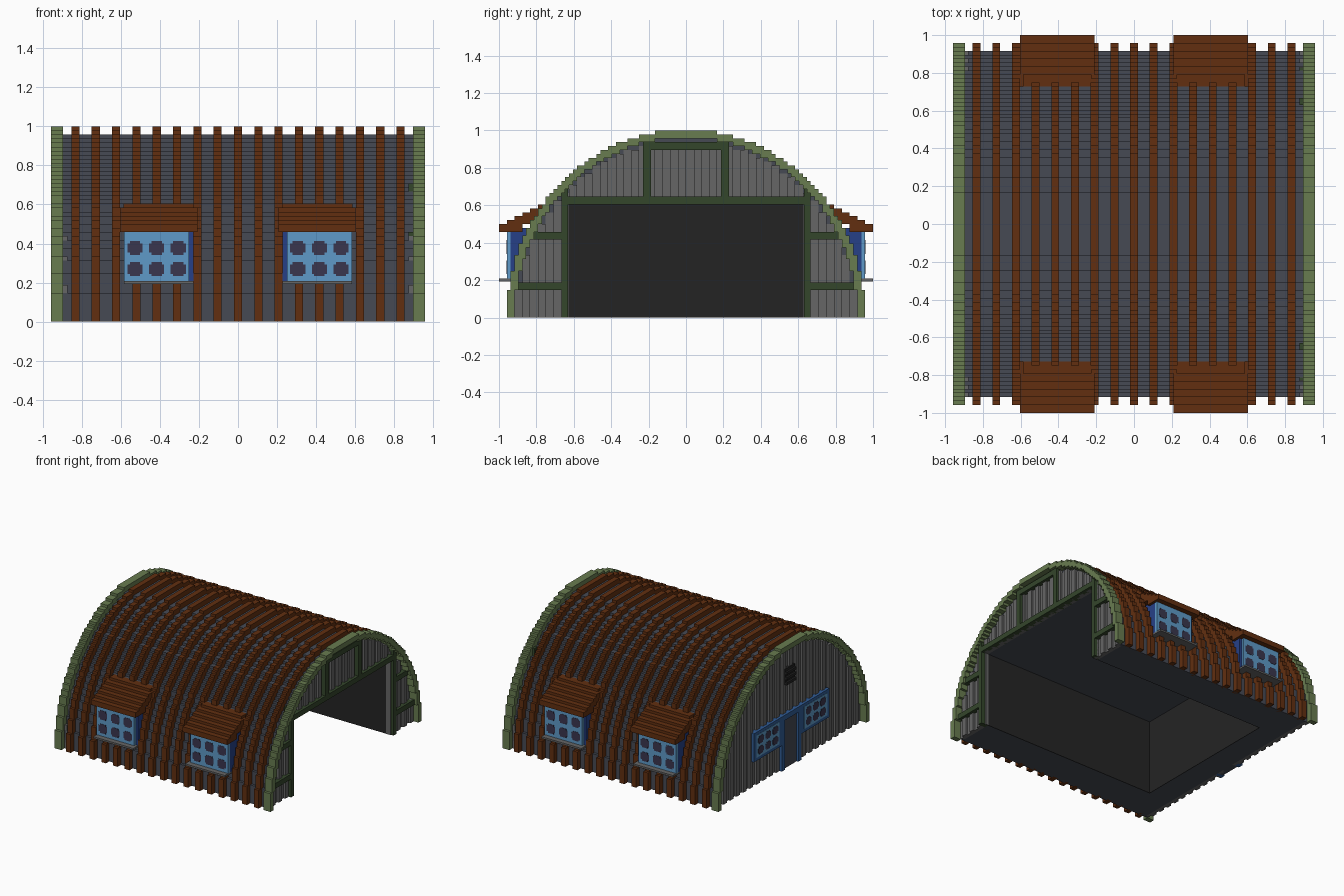
import bpy, bmesh, math

cube = bpy.data.objects.get("Cube")
if cube:
    bpy.data.objects.remove(cube, do_unlink=True)

U = 1 / 48  # one block; all sizes below are in blocks


def lin(c):
    c /= 255
    return c / 12.92 if c <= 0.04045 else ((c + 0.055) / 1.055) ** 2.4


def material(name, r, g, b):
    m = bpy.data.materials.new(name)
    m.use_nodes = True
    col = (lin(r), lin(g), lin(b), 1)
    m.diffuse_color = col
    bsdf = m.node_tree.nodes["Principled BSDF"]
    bsdf.inputs["Base Color"].default_value = col
    bsdf.inputs["Roughness"].default_value = 0.9
    return m


SLATE = material("slate", 70, 74, 84)
RUST = material("rust brown", 98, 47, 16)
SAGE = material("sage green", 104, 124, 80)
DARK_GREEN = material("dark green", 52, 70, 43)
GREY = material("wall grey", 102, 102, 102)
BLACK = material("interior black", 36, 36, 36)
NAVY = material("navy blue", 38, 64, 135)
SKY = material("sky blue", 94, 154, 200)
GLASS = material("glass purple", 58, 54, 78)
TRIM = material("trim blue", 48, 92, 150)


def finish(name, bm, mat):
    bmesh.ops.recalc_face_normals(bm, faces=bm.faces)
    bmesh.ops.scale(bm, vec=(U, U, U), verts=bm.verts)
    me = bpy.data.meshes.new(name)
    bm.to_mesh(me)
    bm.free()
    me.materials.append(mat)
    ob = bpy.data.objects.new(name, me)
    bpy.context.collection.objects.link(ob)
    return ob


def boxes(name, mat, items):
    """One object from boxes given as (x0, x1, y0, y1, z0, z1)."""
    bm = bmesh.new()
    for b in items:
        vs = bmesh.ops.create_cube(bm, size=1)["verts"]
        for v in vs:
            for i in range(3):
                lo, hi = sorted(b[2 * i:2 * i + 2])
                v.co[i] = lo if v.co[i] < 0 else hi
    return finish(name, bm, mat)


def stepped(half, height):
    """Stepped arch outline from the +y foot over the top to the -y foot."""
    pts = []
    for k in range(height):
        w = round(half * math.sqrt(1 - ((k + 0.3) / height) ** 2))
        if pts and pts[-1][0] == w:
            pts[-1] = (w, k + 1)
        else:
            pts += [(w, k), (w, k + 1)]
    return pts + [(-y, z) for y, z in reversed(pts)]


def extrude(name, mat, outline, spans):
    """Extrude a y-z outline along x for each span."""
    bm = bmesh.new()
    for x0, x1 in spans:
        face = bm.faces.new([bm.verts.new((x0, y, z)) for y, z in outline])
        new = bmesh.ops.extrude_face_region(bm, geom=[face])["geom"]
        bmesh.ops.translate(bm, vec=(x1 - x0, 0, 0),
                            verts=[v for v in new if isinstance(v, bmesh.types.BMVert)])
    return finish(name, bm, mat)


OUTER, ROOF, INNER = stepped(46, 48), stepped(44, 46), stepped(43, 45)
DOOR_W, DOOR_H, BACK = 30.3, 29, -32.7

# Roof shell with the open bay, and the solid rear section
bay = [(-DOOR_W, 0), (-DOOR_W, DOOR_H), (DOOR_W, DOOR_H), (DOOR_W, 0)]
extrude("roof_shell", SLATE, ROOF + bay, [(BACK, 42)])
extrude("rear_section", SLATE, ROOF, [(-42, BACK)])
extrude("roof_ends", SLATE, ROOF + INNER[::-1], [(-43, -42), (42, 43)])

# Bay lining
boxes("bay_lining", BLACK, [
    (BACK, 43, -DOOR_W, -DOOR_W + 0.2, 0, DOOR_H),
    (BACK, 43, DOOR_W - 0.2, DOOR_W, 0, DOOR_H),
    (BACK, BACK + 0.2, -DOOR_W, DOOR_W, 0, DOOR_H)])

# Roof ribs and end arches
band = OUTER + INNER[::-1]
extrude("roof_ribs", RUST, band, [(5 * k - 1, 5 * k + 1) for k in range(-8, 9)])
extrude("end_arches", SAGE, OUTER + ROOF[::-1], [(-46, -43), (43, 46)])


# Corrugated end walls: alternating boards cut to the arch
def boards(sign, has_bay):
    out = []
    for i in range(-22, 22):
        y0, y1 = 2 * i, 2 * i + 2
        top = math.floor(46 * math.sqrt(1 - ((y0 + 1) / 44) ** 2))
        depth = 44 if i % 2 else 43.2
        if has_bay and abs(y0 + 1) < DOOR_W:
            out.append((sign * 42, sign * depth, max(y0, -DOOR_W), min(y1, DOOR_W), DOOR_H, top))
        else:
            out.append((sign * 42, sign * depth, y0, y1, 0, top))
    return out


boxes("front_bay_wall", GREY, boards(1, True))
boxes("rear_wall", GREY, boards(-1, False))

# Timber frame round the bay opening
frame = [(42, 45, -32, 32, DOOR_H, 31), (42, 45, -11, 11, 43, 45)]
for s in (-1, 1):
    frame += [(42, 45, s * DOOR_W, s * 32, 0, 34),
              (42, 45, s * 9, s * 11, 31, 45),
              (42, 45, s * 32, s * 43.5, 7, 9),
              (42, 45, s * 32, s * 39.8, 20, 22)]
boxes("bay_frame", DARK_GREEN, frame)


def panes(cu, cz, du, dz, w, h):
    """2 x 3 notched panes as (u0, u1, z0, z1) rectangles."""
    out = []
    for i in (-1, 0, 1):
        for j in (-0.5, 0.5):
            u, z = cu + i * du, cz + j * dz
            for a, b in ((w / 2, h / 2 - 0.6), (w / 2 - 0.6, h / 2)):
                out.append((u - a, u + a, z - b, z + b))
    return out


# Dormer windows on both long sides
body, hood, sash, glass, sill = [], [], [], [], []
for sx in (-1, 1):
    for sy in (-1, 1):
        def put(lst, x0, x1, y0, y1, z0, z1):
            lst.append((sx * x0, sx * x1, sy * y0, sy * y1, z0, z1))
        put(body, 11, 28, 35, 45, 10, 23)
        put(sash, 12, 28, 45, 46, 10, 22.2)
        put(sill, 11, 28, 42, 48, 9.3, 10)
        for u0, u1, z0, z1 in panes(20, 15.5, 5.3, 5.2, 3.7, 3.5):
            put(glass, u0, u1, 45.9, 46.1, z0, z1)
        put(hood, 10, 29, 42, 48, 22, 24)
        for k in range(5):
            inset = 0.8 if k == 4 else 0
            put(hood, 10 + inset, 29 - inset, 35, 46 - 2 * k, 24 + k, 25 + k)
boxes("dormer_bodies", NAVY, body)
boxes("dormer_roofs", RUST, hood)
boxes("dormer_sashes", SKY, sash)
boxes("dormer_panes", GLASS, glass)
boxes("dormer_sills", GREY, sill)

# Rear door with a window on each side
trim, sash, glass = [(-45, -42, -6, 6, 19, 21)], [], []
for s in (-1, 1):
    trim += [(-45, -42, s * 4, s * 6, 0, 21), (-45, -42, s * 6, s * 23, 10, 21)]
    sash.append((-45.1, -44.9, s * 7.5, s * 21.5, 11.2, 19.8))
    for u0, u1, z0, z1 in panes(14.5, 15.5, 4.4, 4, 3.4, 2.9):
        glass.append((-45.2, -45, s * u0, s * u1, z0, z1))
boxes("rear_door_and_window_frame", TRIM, trim)
boxes("rear_window_sashes", SKY, sash)
boxes("rear_window_panes", GLASS, glass)
boxes("rear_door", SLATE, [(-44.3, -42, -4, 4, 0, 19)])

# Rear vent with slats
boxes("rear_vent", BLACK, [(-44.3, -42, -3, 3, 32, 38)] +
      [(-45, -44, -3, 3, 32 + 2 * k, 33 + 2 * k) for k in range(3)])
